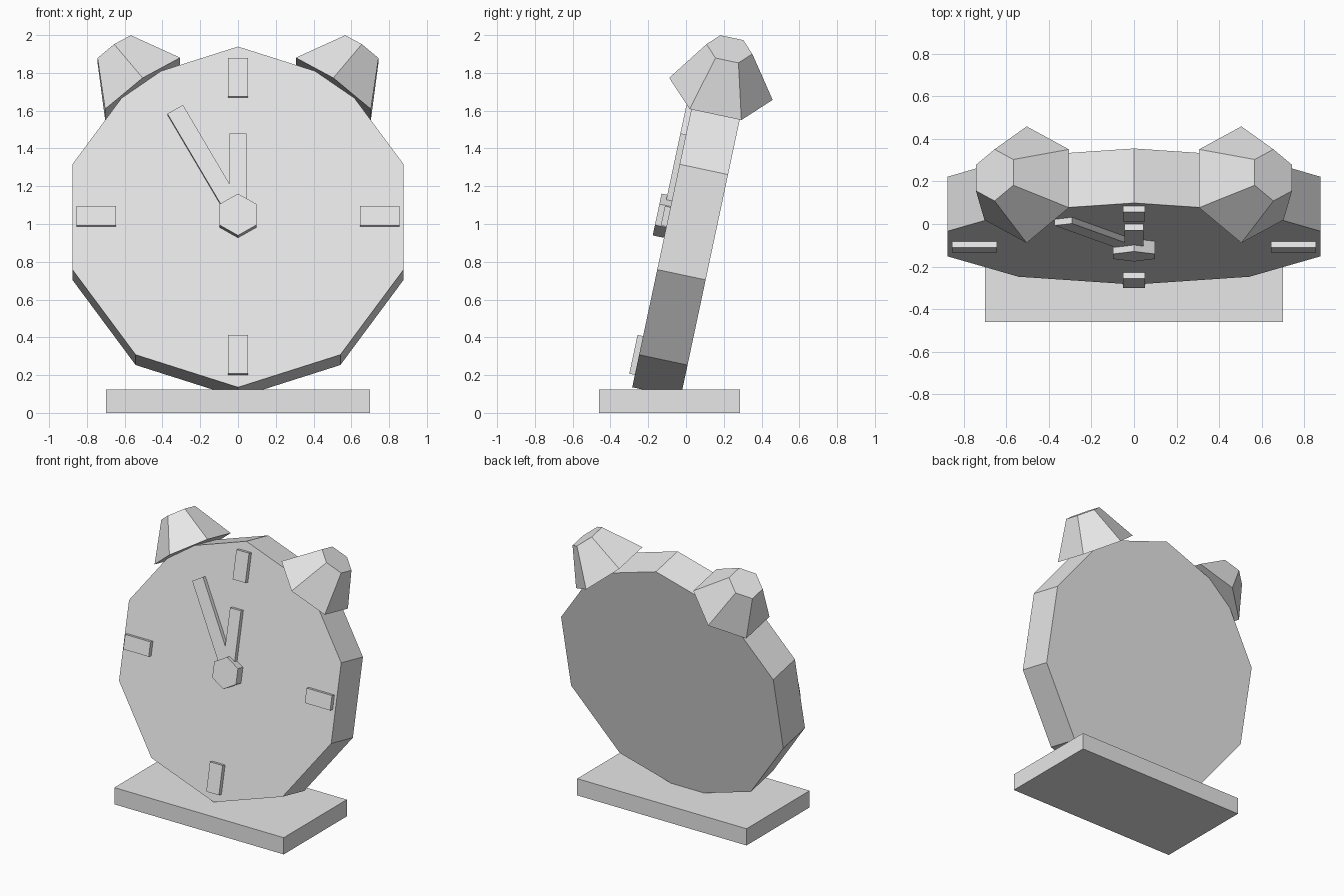
import bpy, bmesh
from math import radians, sin, cos
from mathutils import Matrix, Vector

if "Cube" in bpy.data.objects:
    bpy.data.objects.remove(bpy.data.objects["Cube"], do_unlink=True)

grey = bpy.data.materials.new("light_grey")
grey.use_nodes = True
grey.diffuse_color = (0.8, 0.8, 0.8, 1)
grey.node_tree.nodes["Principled BSDF"].inputs["Base Color"].default_value = (0.8, 0.8, 0.8, 1)

# Dial frame: local x right, y up the dial, z out of the front face
TILT = radians(12)
DIAL = Matrix.Translation((0, -0.093, 1.0375)) @ Matrix.Rotation(radians(90) - TILT, 4, "X")


def finish(name, bm, matrix):
    bm.transform(matrix)
    bmesh.ops.recalc_face_normals(bm, faces=bm.faces[:])
    mesh = bpy.data.meshes.new(name)
    bm.to_mesh(mesh)
    bm.free()
    mesh.materials.append(grey)
    obj = bpy.data.objects.new(name, mesh)
    bpy.context.collection.objects.link(obj)
    return obj


def box(name, size, center, frame=Matrix()):
    bm = bmesh.new()
    bmesh.ops.create_cube(bm, size=1)
    return finish(name, bm, frame @ Matrix.Translation(center) @ Matrix.Diagonal((*size, 1)))


def frustum(name, sides, r_low, r_high, low, high, frame, first=90):
    """Flat-sided cone between two heights, with a corner at the angle first."""
    bm = bmesh.new()
    rings = []
    for r, z in ((r_low, low), (r_high, high)):
        angles = [radians(first + 360 * i / sides) for i in range(sides)]
        rings.append([bm.verts.new((r * cos(a), r * sin(a), z)) for a in angles])
        bm.faces.new(rings[-1])
    for i in range(sides):
        j = (i + 1) % sides
        bm.faces.new((rings[0][i], rings[0][j], rings[1][j], rings[1][i]))
    return finish(name, bm, frame)


# Foot plate
box("base", (1.4, 0.745, 0.125), (0, -0.0875, 0.0625))

# Ten-sided clock body and hub
THICK = 0.262
frustum("clock_body", 10, 0.922, 0.922, -THICK, 0, DIAL)
frustum("hand_hub", 6, 0.113, 0.113, -0.01, 0.061, DIAL)

# Four hour markers
for i, side in enumerate(("top", "left", "bottom", "right")):
    turn = DIAL @ Matrix.Rotation(radians(-90 * i), 4, "Z")
    box(side + "_marker", (0.105, 0.21, 0.04), (0, 0.75, 0.01), turn)

# Hands
for name, length, width, angle in (("hour_hand", 0.446, 0.09, 0), ("minute_hand", 0.665, 0.095, 30)):
    turn = DIAL @ Matrix.Rotation(radians(angle), 4, "Z")
    box(name, (width, length, 0.04), (0, length / 2, 0.01), turn)

# Six-sided bells pointing outwards from the rim
for name, s in (("left_bell", 1), ("right_bell", -1)):
    a = radians(35)
    axis = Vector((s * sin(a), cos(a), 0))
    out = Vector((0, 0, 1))
    tangent = out.cross(axis)
    frame = Matrix((tangent, out, axis)).transposed().to_4x4()
    frame.translation = axis * 0.88 + out * (-THICK / 2)
    frustum(name, 6, 0.28, 0.124, 0, 0.263, DIAL @ frame)
